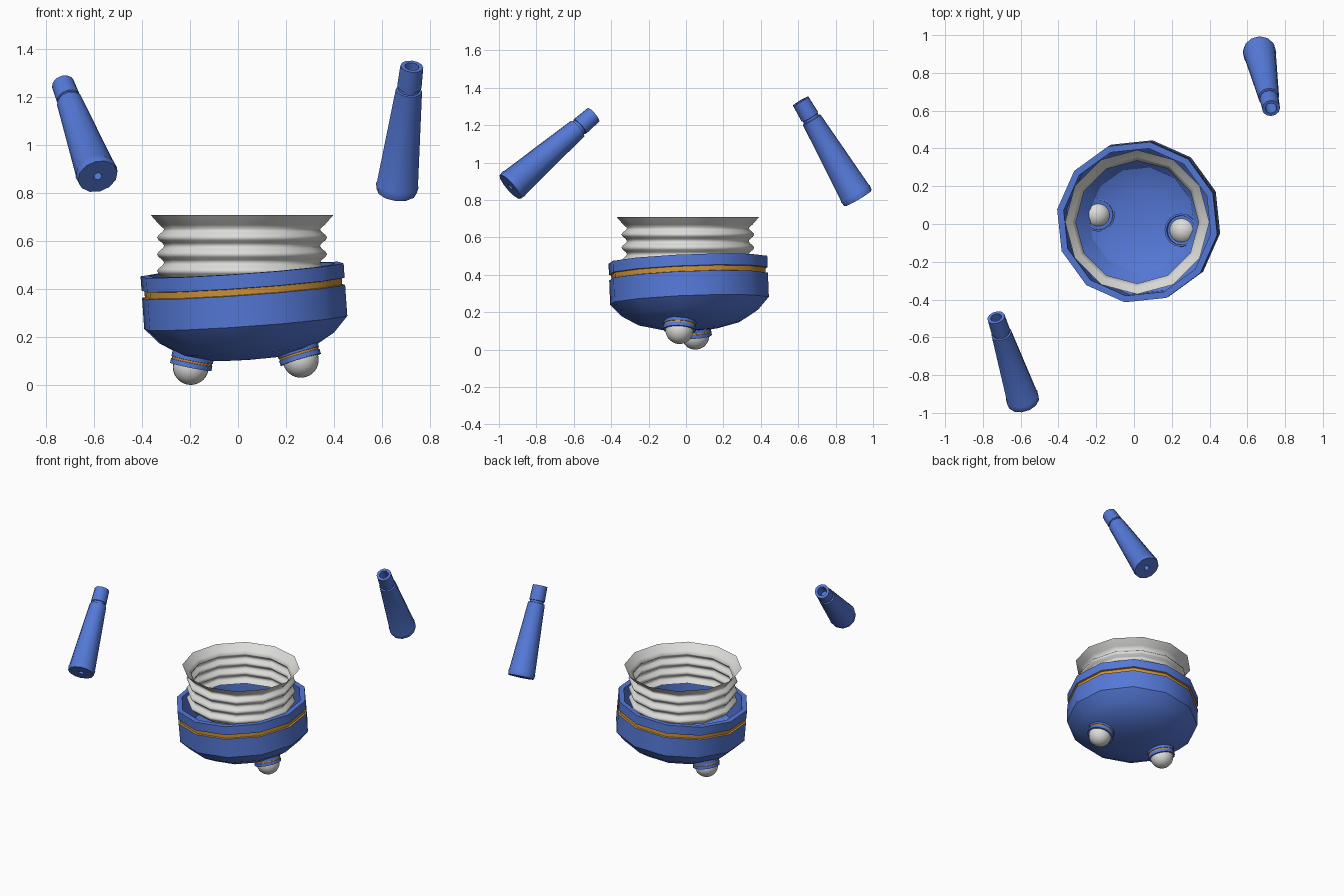
import bpy, bmesh, math
from mathutils import Vector, Matrix

cube = bpy.data.objects.get("Cube")
if cube:
    bpy.data.objects.remove(cube, do_unlink=True)


def material(name, rgb):
    m = bpy.data.materials.new(name)
    m.use_nodes = True
    m.diffuse_color = (*rgb, 1)
    m.node_tree.nodes["Principled BSDF"].inputs["Base Color"].default_value = (*rgb, 1)
    return m


BLUE = material("blue_paint", (0.09, 0.19, 0.68))
ORANGE = material("orange_stripe", (0.62, 0.29, 0.04))
WHITE = material("pale_grey", (0.72, 0.72, 0.70))


def place(bm, name, mats, origin, axis, smooth_angle):
    """Turn local z onto the axis, move to the origin and shade."""
    turn = Vector((0, 0, 1)).rotation_difference(Vector(axis).normalized())
    bm.transform(Matrix.Translation(origin) @ turn.to_matrix().to_4x4())
    me = bpy.data.meshes.new(name)
    bm.to_mesh(me)
    bm.free()
    for m in mats:
        me.materials.append(m)
    ob = bpy.data.objects.new(name, me)
    bpy.context.collection.objects.link(ob)
    bpy.ops.object.select_all(action='DESELECT')
    ob.select_set(True)
    bpy.context.view_layer.objects.active = ob
    bpy.ops.object.shade_smooth_by_angle(angle=math.radians(smooth_angle))
    return ob


def lathe(name, profile, origin, axis, mats=(BLUE,), stripe=(), sides=12, phase=0, smooth_angle=35):
    """Revolve (radius, height) points; segments listed in stripe take the second material."""
    bm = bmesh.new()
    rings = []
    for r, z in profile:
        if r == 0:
            rings.append([bm.verts.new((0, 0, z))] * sides)
        else:
            angles = [math.radians(phase) + math.tau * k / sides for k in range(sides)]
            rings.append([bm.verts.new((r * math.cos(a), r * math.sin(a), z)) for a in angles])
    for i, (lo, hi) in enumerate(zip(rings, rings[1:])):
        for j in range(sides):
            k = (j + 1) % sides
            corners = list(dict.fromkeys((lo[j], lo[k], hi[k], hi[j])))
            bm.faces.new(corners).material_index = int(i in stripe)
    return place(bm, name, mats, origin, axis, smooth_angle)


# Tilted bowl with a recessed stripe and an inner wall
bowl_axis = Vector((-0.07, -0.04, 1)).normalized()
bowl_origin = Vector((0.017, 0.01, 0.48)) - 0.48 * bowl_axis
bowl_profile = [(0, .103), (.15, .11), (.28, .142), (.37, .195), (.43, .26),
                (.43, .39), (.418, .392), (.418, .418), (.43, .42), (.43, .48),
                (.395, .48), (.395, .27), (.28, .15)]
lathe("bowl_body", bowl_profile, bowl_origin, bowl_axis, (BLUE, ORANGE), (5, 6, 7), phase=-9)

# Upright bellows, open at both ends
bellows = []
for i in range(19):
    z = 0.44 + 0.0117 * i
    bellows.append((0.34 - 0.015 * math.cos(math.tau * (z - 0.44) / 0.07), z))
bellows += [(.345, .668), (.382, .71)]
lathe("bellows", bellows, (0.017, 0.01, 0), (0, 0, 1), (WHITE,), smooth_angle=80)

# Ball feet in striped collars
collar = [(.07, 0), (.088, 0), (.088, .02), (.085, .021), (.085, .029), (.088, .03),
          (.088, .054), (.078, .054), (.076, .01)]
for side, centre, up in (("right", (-.197, .05, .075), (.2, -.05, 1)),
                         ("left", (.262, -.035, .105), (-.3, .05, 1))):
    lathe(side + "_foot_collar", collar, centre, up, (BLUE, ORANGE), (2, 3, 4), sides=16)
    ball = bmesh.new()
    bmesh.ops.create_uvsphere(ball, u_segments=24, v_segments=16, radius=0.075)
    place(ball, side + "_foot_ball", (WHITE,), centre, up, 60)

# Two loose tapered tubes with a stepped neck and bored ends
tube = [(0, .2), (.018, .2), (.018, 0), (.085, 0), (.089, .028), (.086, .034),
        (.055, .49), (.046, .492), (.046, .505), (.051, .507), (.048, .606),
        (.03, .606), (.03, .5), (0, .5)]
for side, base, tip in (("right", (-.585, -.94, .87), (-.73, -.495, 1.255)),
                        ("left", (.662, .92, .81), (.725, .615, 1.325))):
    lathe(side + "_tapered_tube", tube, base, Vector(tip) - Vector(base))
